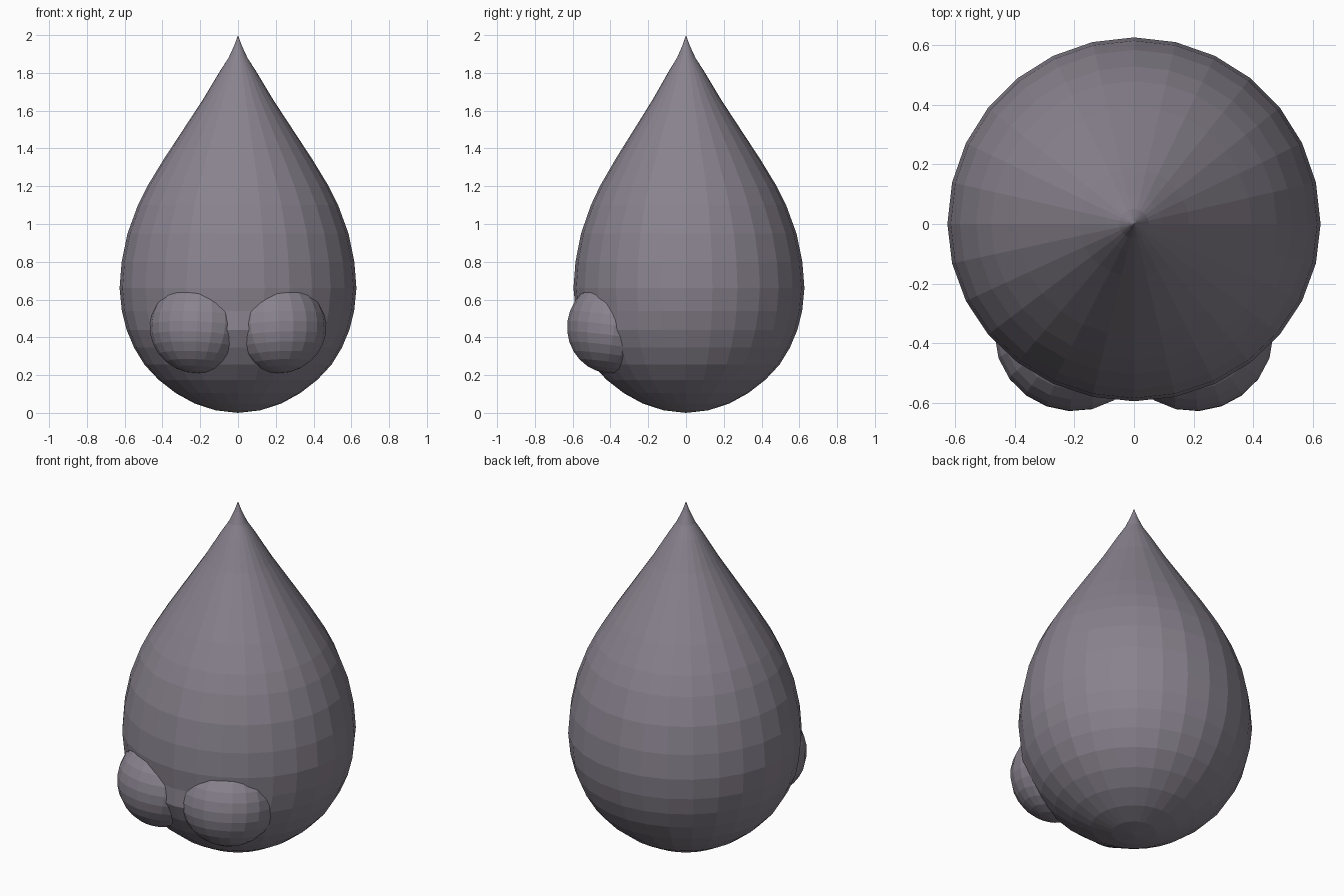
import bpy, bmesh, math
from mathutils import Matrix

if "Cube" in bpy.data.objects:
    bpy.data.objects.remove(bpy.data.objects["Cube"])

grey = bpy.data.materials.new("mauve_grey")
grey.diffuse_color = (0.25, 0.225, 0.27, 1)
grey.use_nodes = True
grey.node_tree.nodes["Principled BSDF"].inputs["Base Color"].default_value = grey.diffuse_color


def make_object(name, bm):
    bmesh.ops.recalc_face_normals(bm, faces=bm.faces)
    mesh = bpy.data.meshes.new(name)
    bm.to_mesh(mesh)
    bm.free()
    mesh.materials.append(grey)
    obj = bpy.data.objects.new(name, mesh)
    bpy.context.collection.objects.link(obj)
    return obj


# Teardrop body: (radius, height) profile, slightly flatter on the upper front
PROFILE = [(0.12, 0.014), (0.23, 0.05), (0.33, 0.105), (0.42, 0.175),
           (0.495, 0.255), (0.55, 0.345), (0.59, 0.44), (0.615, 0.54),
           (0.627, 0.66), (0.616, 0.8), (0.585, 0.95), (0.53, 1.1),
           (0.48, 1.2), (0.395, 1.34), (0.29, 1.5), (0.185, 1.66),
           (0.095, 1.81), (0.05, 1.88), (0.02, 1.945)]
SIDES = 28
bm = bmesh.new()
rings = []
for r, z in PROFILE:
    ring = []
    for i in range(SIDES):
        a = 2 * math.pi * i / SIDES
        x, y = r * math.cos(a), r * math.sin(a)
        if y < 0 and z > 0.5:
            y *= 0.95
        ring.append(bm.verts.new((x, y, z)))
    rings.append(ring)
bottom, tip = bm.verts.new((0, 0, 0)), bm.verts.new((0, 0, 2))
for i in range(SIDES):
    j = (i + 1) % SIDES
    bm.faces.new((bottom, rings[0][j], rings[0][i]))
    bm.faces.new((tip, rings[-1][i], rings[-1][j]))
    for lo, hi in zip(rings, rings[1:]):
        bm.faces.new((lo[i], lo[j], hi[j], hi[i]))
body = make_object("teardrop_body", bm)

# Two rounded lobes low on the front, fused into the body
lobes = []
for side, name in ((1, "lobe_right"), (-1, "lobe_left")):
    bm = bmesh.new()
    bmesh.ops.create_uvsphere(
        bm, u_segments=20, v_segments=14, radius=1,
        matrix=Matrix.Translation((side * 0.215, -0.395, 0.455))
        @ Matrix.Rotation(math.radians(-side * -20), 4, 'Z')
        @ Matrix.Rotation(math.radians(-8), 4, 'X')
        @ Matrix.Diagonal((0.255, 0.232, 0.245, 1)))
    lobe = make_object(name, bm)
    mod = body.modifiers.new(name, 'BOOLEAN')
    mod.operation, mod.solver, mod.object = 'UNION', 'EXACT', lobe
    lobes.append(lobe)

# Bake the union and drop the helper lobes
bpy.context.view_layer.update()
deps = bpy.context.evaluated_depsgraph_get()
body.data = bpy.data.meshes.new_from_object(body.evaluated_get(deps))
body.modifiers.clear()
for lobe in lobes:
    bpy.data.objects.remove(lobe)
body.data.materials.clear()
body.data.materials.append(grey)
for p in body.data.polygons:
    p.material_index = 0
    p.use_smooth = False
